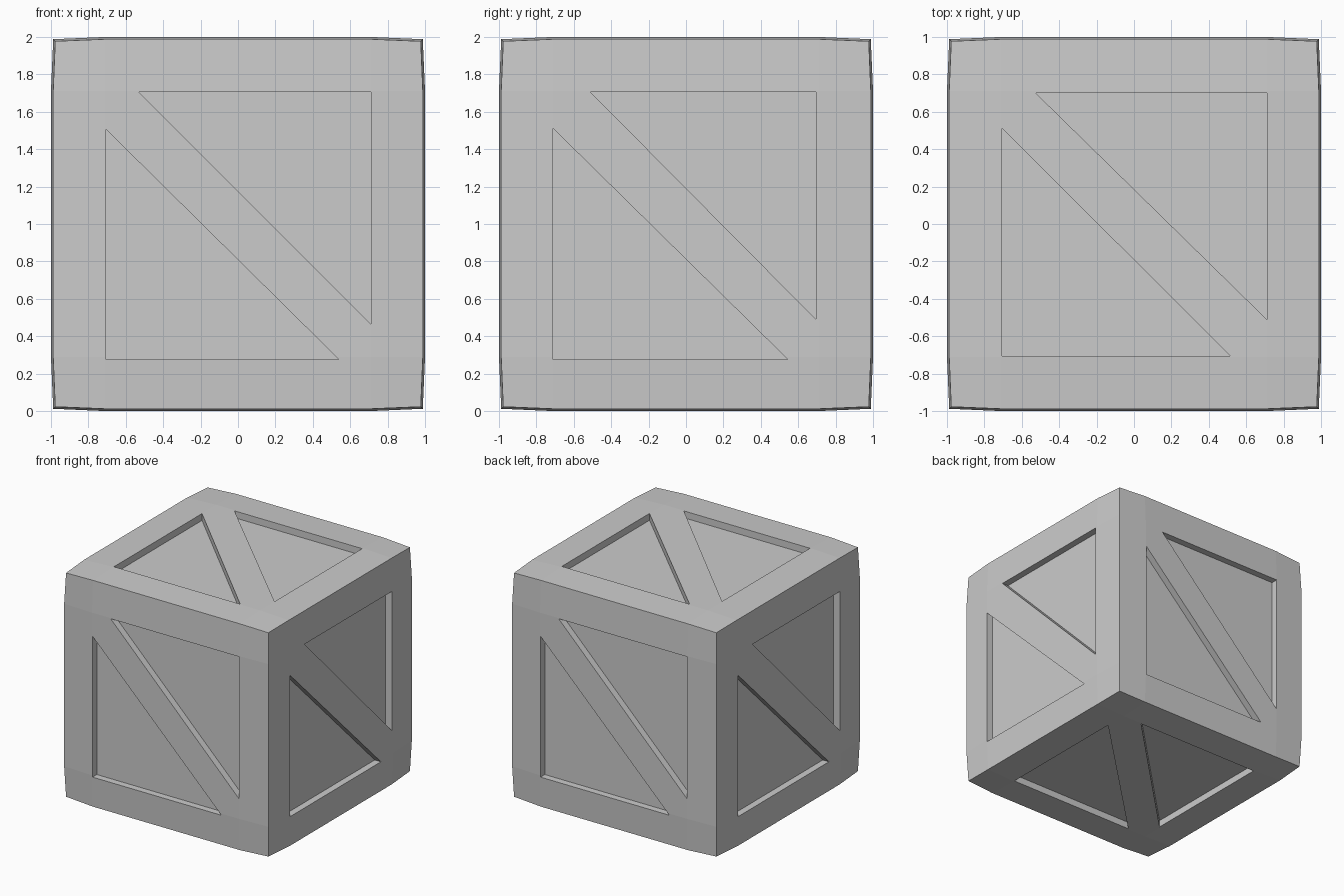
import bpy, bmesh
from mathutils import Vector, Matrix

if "Cube" in bpy.data.objects:
    bpy.data.objects.remove(bpy.data.objects["Cube"])

LOOP = 0.71                      # where the panel border starts
RADIUS = {1: 1.0, 2: 0.988, 3: 0.977}   # panel, edge and corner distances
FLOOR, OUT = 0.94, 1.1           # recess floor and cutter top


def new_object(name, bm):
    bmesh.ops.recalc_face_normals(bm, faces=bm.faces[:])
    mesh = bpy.data.meshes.new(name)
    bm.to_mesh(mesh)
    bm.free()
    obj = bpy.data.objects.new(name, mesh)
    bpy.context.collection.objects.link(obj)
    obj.location.z = 1
    return obj


# crate body: cube with border loops, edges and corners drawn slightly inwards
bm = bmesh.new()
bmesh.ops.create_cube(bm, size=2)
for axis in range(3):
    normal = Vector((0, 0, 0))
    normal[axis] = 1
    for d in (-LOOP, LOOP):
        bmesh.ops.bisect_plane(bm, geom=bm.verts[:] + bm.edges[:] + bm.faces[:],
                               plane_co=normal * d, plane_no=normal)
for v in bm.verts:
    ends = [i for i in range(3) if abs(v.co[i]) > 0.99]
    for i in ends:
        v.co[i] = RADIUS[len(ends)] * (1 if v.co[i] > 0 else -1)
crate = new_object("crate", bm)

# triangular recesses: two per side, either side of the diagonal brace
front = [[(-.53, .705), (.71, .705), (.71, -.535)],
         [(-.705, .505), (-.705, -.725), (.54, -.725)]]
right = [[(-.51, .705), (.695, .705), (.695, -.51)],
         [(-.71, .51), (-.71, -.725), (.545, -.725)]]
top = [[(-.525, .70), (.71, .70), (.71, -.51)],
       [(-.705, .51), (-.705, -.705), (.515, -.705)]]
half_z = Matrix.Diagonal((-1, -1, 1))
half_x = Matrix.Diagonal((1, -1, -1))
sides = [(front, lambda u, v, n: (u, -n, v), half_z),
         (right, lambda u, v, n: (n, u, v), half_z),
         (top, lambda u, v, n: (u, v, n), half_x)]

bm = bmesh.new()
for triangles, place, turn in sides:
    for tri in triangles:
        for m in (Matrix.Identity(3), turn):
            low, high = [[bm.verts.new(m @ Vector(place(u, v, n))) for u, v in tri]
                         for n in (FLOOR, OUT)]
            bm.faces.new(low)
            bm.faces.new(high)
            for i in range(3):
                j = (i + 1) % 3
                bm.faces.new((low[i], low[j], high[j], high[i]))
cutter = new_object("recess_cutter", bm)
cutter.hide_render = True

# cut the recesses and drop the helper
mod = crate.modifiers.new("recesses", 'BOOLEAN')
mod.operation = 'DIFFERENCE'
mod.solver = 'EXACT'
mod.object = cutter
bpy.context.view_layer.objects.active = crate
bpy.ops.object.modifier_apply(modifier=mod.name)
bpy.data.objects.remove(cutter)
